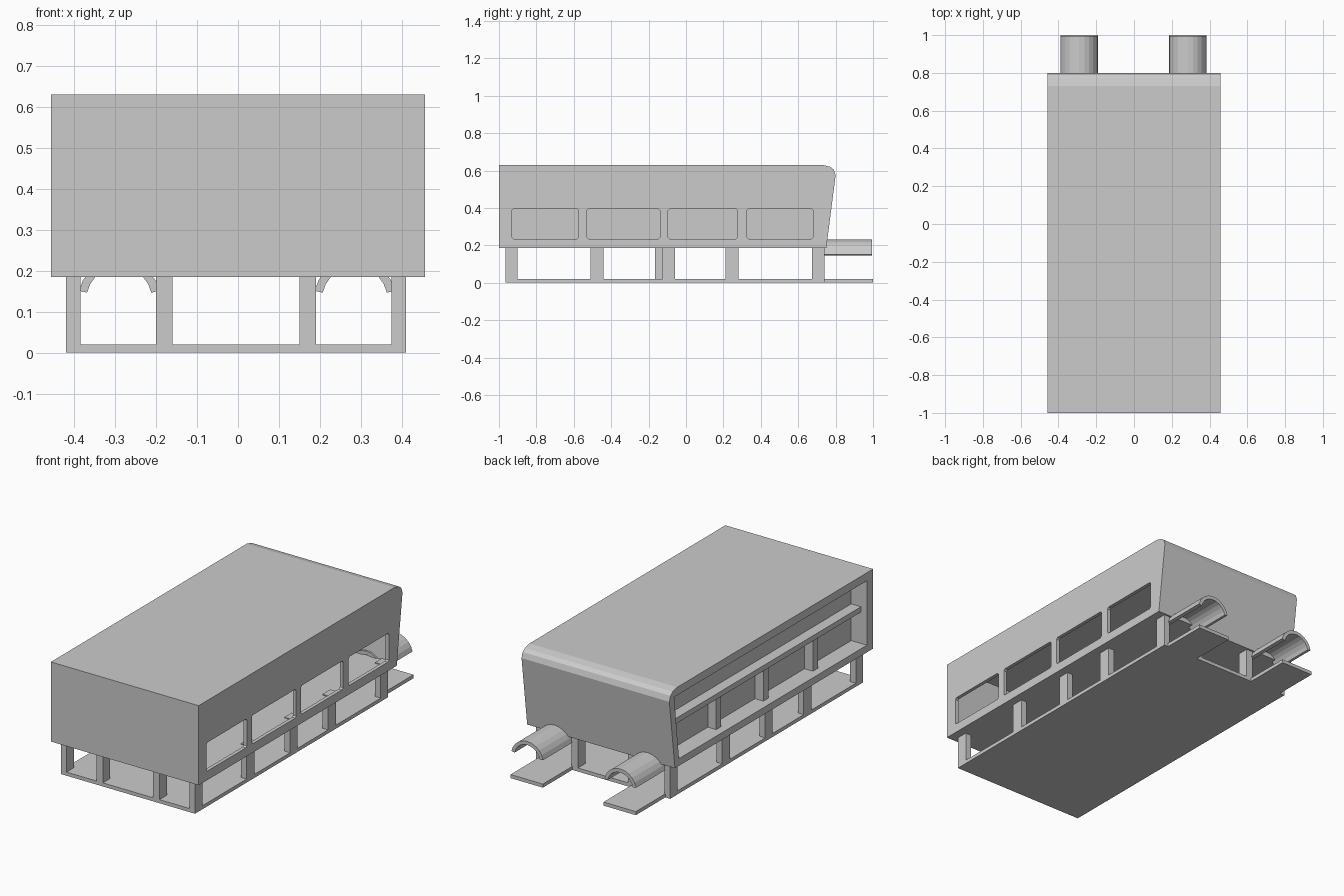
import bpy, bmesh, math
from mathutils import Vector

cube = bpy.data.objects.get("Cube")
if cube:
    bpy.data.objects.remove(cube)

grey = bpy.data.materials.new("light_grey")
grey.use_nodes = True
grey.diffuse_color = (0.6, 0.6, 0.6, 1)
grey.node_tree.nodes["Principled BSDF"].inputs["Base Color"].default_value = (0.6, 0.6, 0.6, 1)


def prism(name, profile, start, end, axis="x"):
    """Extrude a profile along x (points are y, z) or along y (points are x, z)."""
    bm = bmesh.new()
    place = (lambda p, s: (s, p[0], p[1])) if axis == "x" else (lambda p, s: (p[0], s, p[1]))
    face = bm.faces.new([bm.verts.new(place(p, start)) for p in profile])
    out = bmesh.ops.extrude_face_region(bm, geom=[face])
    step = Vector(place((0, 0), end - start))
    moved = [g for g in out["geom"] if isinstance(g, bmesh.types.BMVert)]
    bmesh.ops.translate(bm, verts=moved, vec=step)
    bmesh.ops.recalc_face_normals(bm, faces=bm.faces)
    mesh = bpy.data.meshes.new(name)
    bm.to_mesh(mesh)
    bm.free()
    mesh.materials.append(grey)
    ob = bpy.data.objects.new(name, mesh)
    bpy.context.collection.objects.link(ob)
    return ob


def box(name, x, y, z):
    return prism(name, [(y[0], z[0]), (y[1], z[0]), (y[1], z[1]), (y[0], z[1])], *x)


def rounded(y0, y1, z0, z1, r=0.008):
    return [(y0 + r, z0), (y1 - r, z0), (y1, z0 + r), (y1, z1 - r),
            (y1 - r, z1), (y0 + r, z1), (y0, z1 - r), (y0, z0 + r)]


def carve(target, cutter):
    mod = target.modifiers.new(cutter.name, "BOOLEAN")
    mod.operation = "DIFFERENCE"
    mod.solver = "EXACT"
    mod.object = cutter
    bpy.context.view_layer.objects.active = target
    bpy.ops.object.modifier_apply(modifier=mod.name)
    bpy.data.objects.remove(cutter)


# Upper storey with a slanted back wall and a rounded roof edge
upper = prism("upper_storey", [(-1, 0.185), (0.75, 0.185), (0.8, 0.575), (0.79, 0.605),
                               (0.77, 0.62), (0.73, 0.63), (-1, 0.63)], -0.457, 0.457)
carve(upper, prism("room_cutter", [(-0.97, 0.205), (0.733, 0.205), (0.775, 0.57),
                                   (0.74, 0.605), (-0.97, 0.605)], -0.34, 0.437))

# Row of windows in the right-hand wall
for y0, y1 in [(-0.93, -0.575), (-0.53, -0.14), (-0.095, 0.275), (0.325, 0.68)]:
    carve(upper, prism("window_cutter", rounded(y0, y1, 0.235, 0.395), 0.4, 0.5))

# Recessed gallery on the other long side, with posts and a rail
carve(upper, prism("gallery_cutter", [(-0.945, 0.225), (0.715, 0.225), (0.757, 0.585),
                                      (-0.945, 0.585)], -0.5, -0.36))
for y in (-0.555, -0.117, 0.3):
    box("gallery_post", (-0.412, -0.355), (y - 0.022, y + 0.022), (0.22, 0.41))
box("gallery_rail", (-0.42, -0.355), (-0.95, 0.735), (0.4, 0.43))

# Ground slab
box("ground_slab", (-0.42, 0.41), (-0.965, 0.74), (0, 0.02))

# Columns around the perimeter
COLUMN_TOP = 0.21
left, right = (-0.42, -0.385), (0.375, 0.41)
inner_left, inner_right = (-0.2, -0.16), (0.15, 0.19)
for y in (-0.965, 0.675):
    for x in (left, inner_left, inner_right, right):
        box("end_column", x, (y, y + 0.065), (0.015, COLUMN_TOP))
for y in (-0.51, 0.21):
    for x in (left, right):
        box("side_column", x, (y, y + 0.07), (0.015, COLUMN_TOP))
box("side_column", left, (-0.165, -0.1), (0.015, COLUMN_TOP))
box("side_column", right, (-0.125, -0.06), (0.015, COLUMN_TOP))

# Two rear walkways under arched canopies
for cx in (-0.29, 0.285):
    box("walkway", (cx - 0.1, cx + 0.1), (0.74, 1), (0, 0.02))
    steps = 10
    angles = [math.radians(12 + 156 * i / steps) for i in range(steps + 1)]
    arch = [(cx + 0.1 * math.cos(a), 0.13 + 0.1 * math.sin(a)) for a in angles]
    arch += [(cx + 0.08 * math.cos(a), 0.13 + 0.08 * math.sin(a)) for a in reversed(angles)]
    prism("arched_canopy", arch, 0.725, 0.995, "y")
